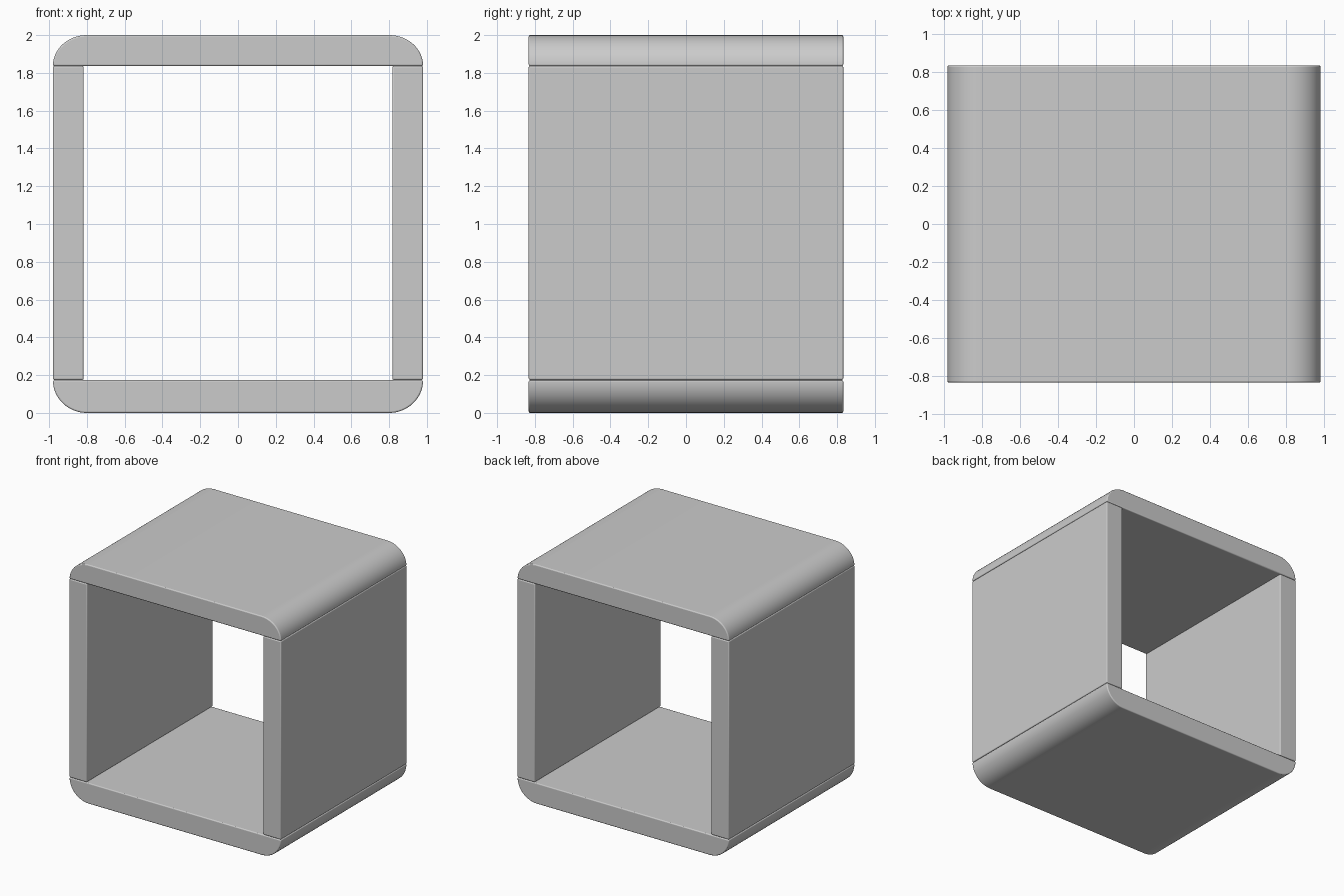
import bpy
import bmesh
from math import sin, cos, pi, radians

if "Cube" in bpy.data.objects:
    bpy.data.objects.remove(bpy.data.objects["Cube"])

W, D, T = 0.98, 0.833, 0.163   # half width, half depth, board thickness
RX = 0.18                      # horizontal reach of the rounded corner


def board(name, profile):
    """Extrude an x-z profile through the depth and soften its sharp edges."""
    bm = bmesh.new()
    face = bm.faces.new([bm.verts.new((x, -D, z)) for x, z in profile])
    ext = bmesh.ops.extrude_face_region(bm, geom=[face])
    verts = [v for v in ext["geom"] if isinstance(v, bmesh.types.BMVert)]
    bmesh.ops.translate(bm, verts=verts, vec=(0, 2 * D, 0))
    bmesh.ops.recalc_face_normals(bm, faces=bm.faces)
    mesh = bpy.data.meshes.new(name)
    bm.to_mesh(mesh)
    bm.free()
    ob = bpy.data.objects.new(name, mesh)
    bpy.context.collection.objects.link(ob)
    bev = ob.modifiers.new("soft_edges", "BEVEL")
    bev.width, bev.segments = 0.008, 3
    bev.limit_method, bev.angle_limit = "ANGLE", radians(40)
    bpy.ops.object.select_all(action="DESELECT")
    ob.select_set(True)
    bpy.context.view_layer.objects.active = ob
    bpy.ops.object.shade_smooth_by_angle(angle=radians(40))
    return ob


# Top and bottom boards with rounded outer corners
N = 16
arc = [(W - RX + RX * cos(a), T * sin(a))
       for a in (pi / 2 * i / N for i in range(N + 1))]
outline = arc + [(-x, z) for x, z in reversed(arc)]
board("top_panel", [(x, 2 - T + z) for x, z in outline])
board("bottom_panel", [(x, T + 0.01 - z * (T + 0.01) / T) for x, z in outline])

# Side boards between them
for name, s in (("left_panel", -1), ("right_panel", 1)):
    board(name, [(s * x, z) for x, z in ((W - T, 0.175), (W, 0.175),
                                         (W, 2 - T - 0.001), (W - T, 2 - T - 0.001))])
